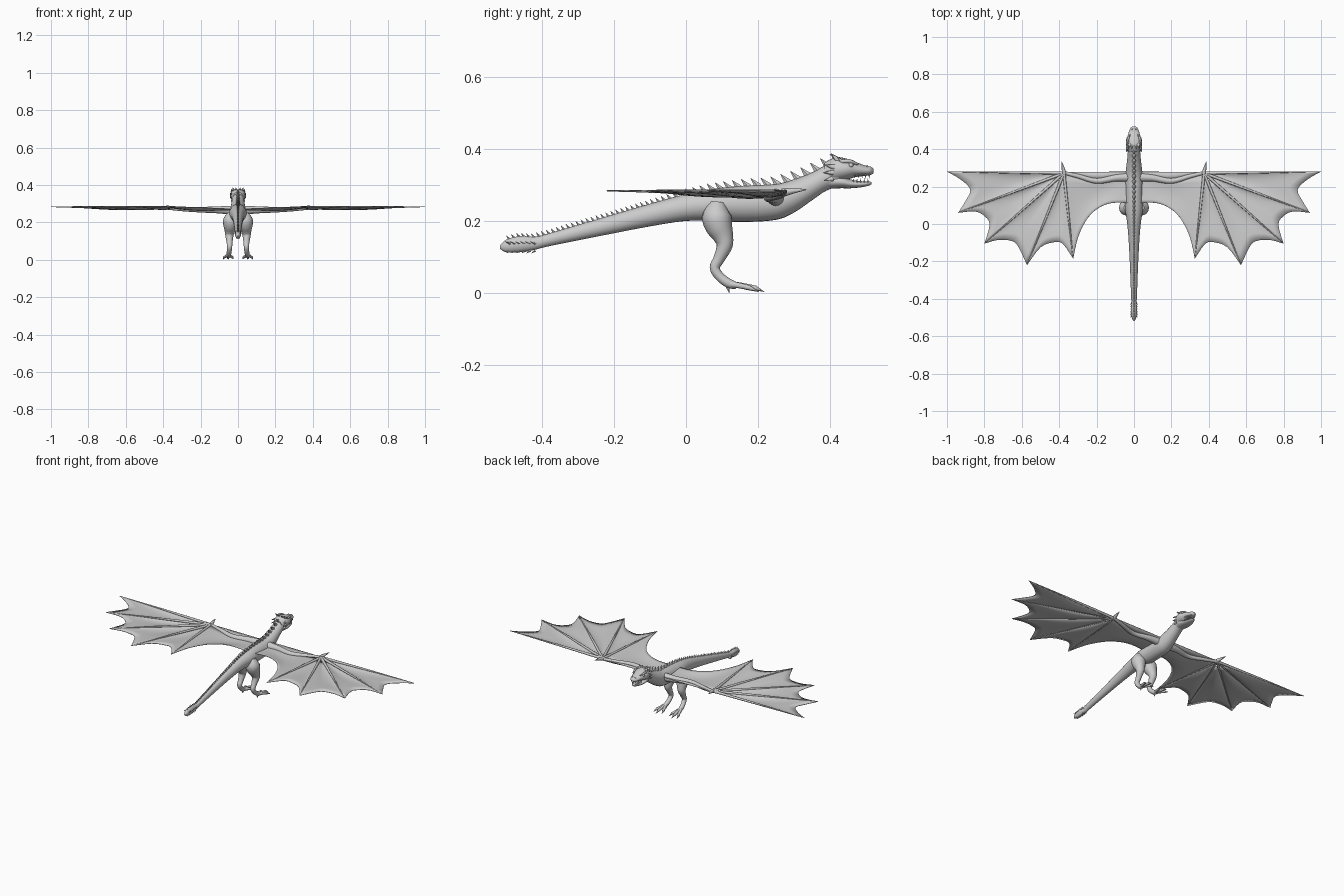
import bpy, bmesh, math
from mathutils import Vector as V

if "Cube" in bpy.data.objects:
    bpy.data.objects.remove(bpy.data.objects["Cube"])

grey = bpy.data.materials.new("stone grey")
grey.diffuse_color = (0.6, 0.6, 0.6, 1)
grey.use_nodes = True
grey.node_tree.nodes["Principled BSDF"].inputs["Base Color"].default_value = grey.diffuse_color


def finish(name, bm, mirror=False, angle=50, thick=0):
    bmesh.ops.recalc_face_normals(bm, faces=bm.faces)
    me = bpy.data.meshes.new(name)
    bm.to_mesh(me)
    bm.free()
    ob = bpy.data.objects.new(name, me)
    bpy.context.collection.objects.link(ob)
    me.materials.append(grey)
    if thick:
        m = ob.modifiers.new("thickness", 'SOLIDIFY')
        m.thickness, m.offset = thick, 0
    if mirror:
        m = ob.modifiers.new("mirror", 'MIRROR')
        m.use_mirror_merge = False
    bpy.ops.object.select_all(action='DESELECT')
    ob.select_set(True)
    bpy.context.view_layer.objects.active = ob
    bpy.ops.object.shade_smooth_by_angle(angle=math.radians(angle))
    return ob


def spline(pts, n):
    """Catmull-Rom resampling of equal-length tuples."""
    P = [V(p) for p in pts]
    P = [P[0]] + P + [P[-1]]
    out = []
    for i in range(1, len(P) - 2):
        a, b, c, d = P[i - 1:i + 3]
        for k in range(n):
            t = k / n
            out.append(0.5 * (2 * b + (c - a) * t + (2 * a - 5 * b + 4 * c - d) * t * t
                              + (3 * b - a - 3 * c + d) * t ** 3))
    return out + [P[-2]]


def skin(bm, rings):
    vr = [[bm.verts.new(p) for p in r] for r in rings]
    n = len(vr[0])
    for a, b in zip(vr, vr[1:]):
        for i in range(n):
            bm.faces.new((a[i], a[(i + 1) % n], b[(i + 1) % n], b[i]))
    bm.faces.new(vr[0])
    bm.faces.new(vr[-1][::-1])


def loft_y(bm, prof, seg=24):
    """Upright elliptical sections: (y, bottom, top, half width)."""
    def ring(y, lo, hi, w):
        return [(w * math.cos(a), y, (lo + hi) / 2 + (hi - lo) / 2 * math.sin(a))
                for a in (2 * math.pi * i / seg for i in range(seg))]
    prof = [V(p) for p in prof]
    pts = spline([tuple(p) for p in prof], 5)
    skin(bm, [ring(*p) for p in pts])


def tube(bm, pts, seg=12, n=4):
    """Round limb along (x, y, z, radius) stations."""
    q = spline(pts, n)
    rings = []
    for i, p in enumerate(q):
        t = (q[min(i + 1, len(q) - 1)] - q[max(i - 1, 0)]).xyz.normalized()
        ref = V((1, 0, 0)) if abs(t.x) < 0.7 else V((0, 0, 1))
        u = (ref - t * ref.dot(t)).normalized()
        w = t.cross(u)
        rings.append([p.xyz + p[3] * (u * math.cos(a) + w * math.sin(a))
                      for a in (2 * math.pi * k / seg for k in range(seg))])
    skin(bm, rings)


def spike(bm, base, tip, r, seg=6):
    tube(bm, [(*base, r), (*tip, r * 0.06)], seg, 1)


# Torso, neck and tail
body = [(-.518, .123, .131, .003), (-.50, .113, .148, .012), (-.46, .113, .158, .016),
        (-.42, .120, .156, .014), (-.38, .130, .166, .016), (-.24, .158, .207, .021),
        (-.10, .185, .248, .028), (0, .200, .275, .036), (.08, .200, .290, .047),
        (.16, .197, .298, .047), (.25, .203, .303, .047), (.30, .223, .316, .042),
        (.35, .257, .335, .036), (.39, .284, .355, .033), (.43, .298, .362, .032)]
bm = bmesh.new()
loft_y(bm, body)
finish("body", bm)


def back_z(y):
    for a, b in zip(body, body[1:]):
        if a[0] <= y <= b[0]:
            return a[2] + (b[2] - a[2]) * (y - a[0]) / (b[0] - a[0])
    return body[-1][2]


# Spines along the back, plus side thorns on the tail club
bm = bmesh.new()
y = .395
while y > -.5:
    h = .012 + .012 * max(0, min(1, (y + .1) / .3))
    z = back_z(y)
    spike(bm, (0, y, z - .005), (0, y - h * .9, z + h * .75), h * .5)
    y -= h * 1.15
for k in range(6):
    y = -.42 - k * .014
    for s in (1, -1):
        spike(bm, (s * .012, y, .137), (s * .02, y - .012, .142), .004)
        spike(bm, (s * .005, y, .117), (s * .007, y - .01, .110), .004)
finish("back_spines", bm)

# Head: skull and open lower jaw
bm = bmesh.new()
loft_y(bm, [(.385, .305, .362, .028), (.415, .308, .377, .041), (.445, .314, .374, .043),
            (.472, .322, .364, .034), (.50, .326, .354, .025), (.514, .328, .351, .018),
            (.522, .333, .345, .007)])
finish("skull", bm)
bm = bmesh.new()
loft_y(bm, [(.395, .290, .330, .028), (.43, .291, .326, .035), (.46, .291, .315, .029),
            (.49, .294, .310, .021), (.508, .298, .310, .013), (.516, .302, .308, .004)])
finish("lower_jaw", bm)

# Teeth
bm = bmesh.new()
for k in range(5):
    y = .470 + k * .010
    x = .027 - k * .0032
    spike(bm, (x, y, .330), (x, y, .318), .003)
    spike(bm, (x * .8, y - .004, .306), (x * .8, y - .004, .319), .003)
finish("teeth", bm, True)

# Horns, cheek frill and nostrils
bm = bmesh.new()
for b, t, r in [((.022, .425, .368), (.030, .403, .388), .009),
                ((.030, .438, .362), (.037, .420, .380), .007),
                ((.034, .412, .350), (.043, .384, .356), .008),
                ((.034, .410, .335), (.043, .382, .334), .008),
                ((.030, .408, .318), (.038, .384, .312), .008),
                ((.010, .420, .372), (.012, .400, .386), .007),
                ((.009, .508, .348), (.011, .502, .356), .005)]:
    spike(bm, b, t, r, 8)
finish("horns", bm, True)

# Brows and eyes
bm = bmesh.new()
tube(bm, [(.033, .434, .366, .005), (.032, .455, .366, .006), (.022, .478, .358, .003)], 8)
finish("brow", bm, True)
bm = bmesh.new()
bmesh.ops.create_uvsphere(bm, u_segments=12, v_segments=8, radius=.007)
bmesh.ops.translate(bm, verts=bm.verts, vec=(.033, .459, .355))
finish("eye", bm, True)

# Hind legs
bm = bmesh.new()
tube(bm, [(.032, .088, .250, .022), (.038, .085, .215, .040), (.041, .092, .185, .038),
          (.044, .104, .155, .028), (.046, .107, .130, .022), (.045, .092, .095, .016),
          (.045, .080, .070, .014), (.047, .093, .046, .013), (.050, .118, .027, .013),
          (.052, .140, .020, .010)], 16)
finish("leg", bm, True)

# Toes and claws
bm = bmesh.new()
for tx, ty in [(.030, .178), (.053, .195), (.074, .180)]:
    tube(bm, [(.051, .115, .025, .010), ((.051 + tx) / 2, (.12 + ty) / 2, .020, .008),
              (tx, ty, .013, .007)], 10)
    spike(bm, (tx, ty - .004, .014), (tx + (tx - .052) * .25, ty + .023, .003), .007, 8)
spike(bm, (.050, .115, .022), (.050, .120, 0), .007, 8)
finish("toes", bm, True)

# Wing layout: shoulder, elbow, wrist, finger tips with scalloped edges
arm = [(.015, .250, .264, .026), (.10, .246, .267, .019), (.20, .230, .268, .015),
       (.30, .256, .272, .012), (.375, .274, .277, .009)]
wrist = V((.375, .272, .278))
edges = [[(1, .280), (.93, .240), (.875, .185), (.90, .125), (.94, .060)],
         [(.94, .060), (.85, .067), (.797, .040), (.772, -.005), (.80, -.105)],
         [(.80, -.105), (.725, -.085), (.65, -.092), (.617, -.125), (.572, -.220)],
         [(.572, -.220), (.50, -.125), (.43, -.098), (.382, -.105), (.325, -.185)]]


def sheet(bm, rows):
    g = [[bm.verts.new(p) for p in r] for r in rows]
    for a, b in zip(g, g[1:]):
        for i in range(len(a) - 1):
            bm.faces.new((a[i], a[i + 1], b[i + 1], b[i]))


# Wing skin: fan panels from the wrist sagging between fingers
bm = bmesh.new()
for e in edges:
    rim = spline(e, 3)
    rows = []
    for j in range(1, 11):
        s = max(.02, j / 10)
        row = []
        for i, p in enumerate(rim):
            t = i / (len(rim) - 1)
            sag = .014 * math.sin(math.pi * t) * math.sin(math.pi * min(s, .9))
            q = wrist.lerp(V((p[0], p[1], .284)), s)
            row.append(q - V((0, 0, sag)))
        rows.append(row)
    sheet(bm, rows)

# Inner skin from arm to trailing edge, and the skin ahead of the elbow
rim = spline([(.325, -.185, .284), (.297, -.065, .283), (.245, .035, .281), (.185, .088, .279),
              (.115, .113, .276), (.02, .112, .272)], 4)
root = [p.xyz for p in spline(arm[::-1], 5)]
sheet(bm, [[a.lerp(b, j / 8) - V((0, 0, .010 * math.sin(math.pi * j / 8)
            * math.sin(math.pi * i / 20))) for j in range(9)]
           for i, (a, b) in enumerate(zip(root, rim))])
sheet(bm, [[a, V((a.x, max(.279, a.y + .002), .277))] for a in root])
finish("wing_membrane", bm, True, 60, .003)

# Wing arm and finger bones
bm = bmesh.new()
tube(bm, arm, 14, 5)
tips = [e[0] for e in edges] + [edges[-1][-1]]
for x, y in tips:
    m = wrist.lerp(V((x, y, .284)), .5)
    tube(bm, [(*wrist, .0085), (m.x, m.y, m.z + .001, .0055), (x, y, .284, .0015)], 8)
finish("wing_bones", bm, True)

# Thumb claw on the wrist
bm = bmesh.new()
tube(bm, [(.372, .268, .278, .012), (.379, .298, .284, .008), (.387, .335, .287, .001)], 8)
finish("thumb_claw", bm, True)
